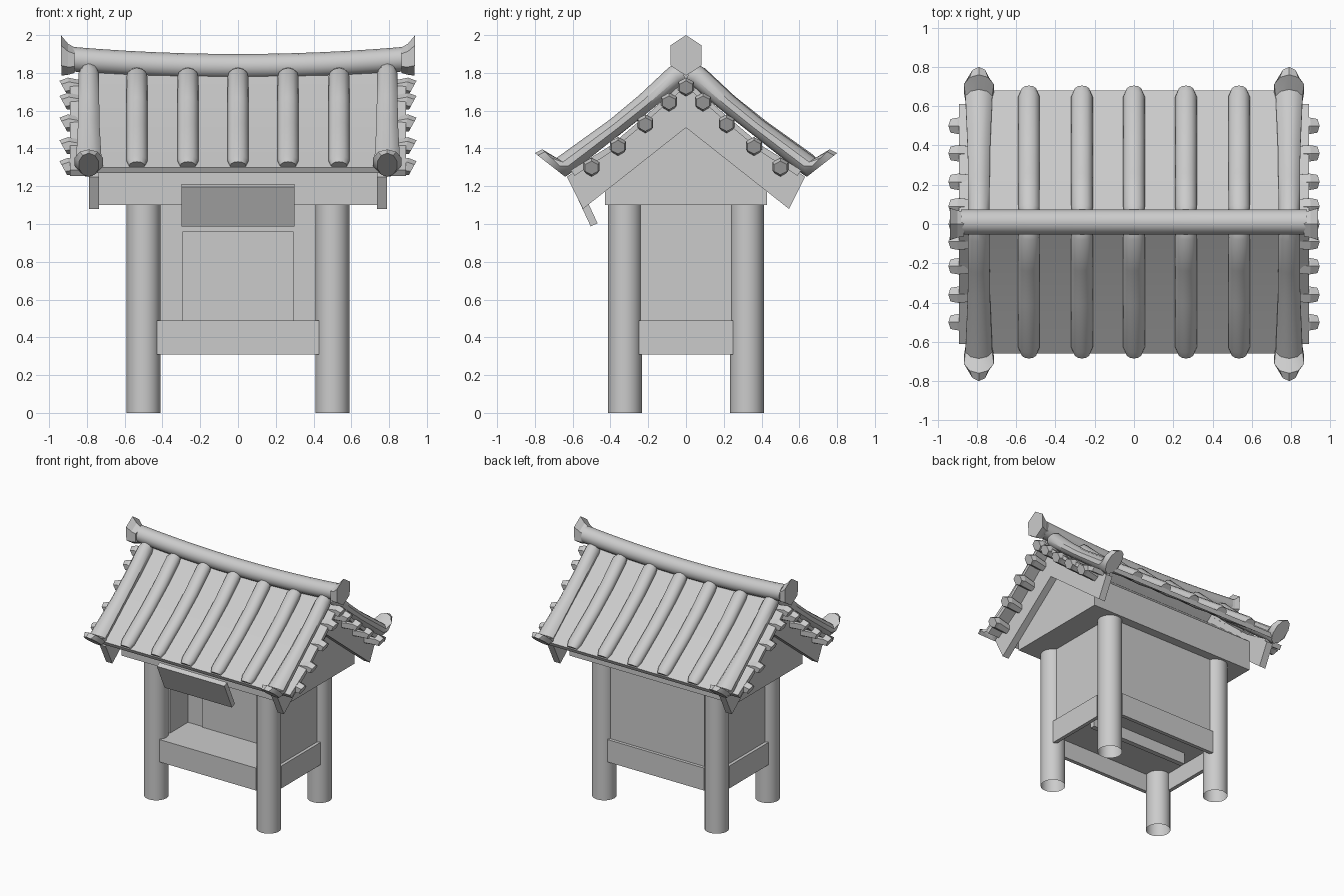
import bpy, bmesh, math
from mathutils import Vector

if "Cube" in bpy.data.objects:
    bpy.data.objects.remove(bpy.data.objects["Cube"])


def finish(name, bm, smooth=None):
    bmesh.ops.recalc_face_normals(bm, faces=bm.faces)
    mesh = bpy.data.meshes.new(name)
    bm.to_mesh(mesh)
    bm.free()
    ob = bpy.data.objects.new(name, mesh)
    bpy.context.collection.objects.link(ob)
    if smooth:
        bpy.ops.object.select_all(action='DESELECT')
        ob.select_set(True)
        bpy.context.view_layer.objects.active = ob
        bpy.ops.object.shade_smooth_by_angle(angle=math.radians(smooth))
    return ob


def box(name, x0, x1, y0, y1, z0, z1):
    bm = bmesh.new()
    bmesh.ops.create_cube(bm, size=1)
    for v in bm.verts:
        v.co = ((x0 + x1) / 2 + v.co.x * (x1 - x0), (y0 + y1) / 2 + v.co.y * (y1 - y0),
                (z0 + z1) / 2 + v.co.z * (z1 - z0))
    return finish(name, bm)


def prism(name, profile, x0, x1, dy=0.0, smooth=None):
    """Extrude a (y, z) outline along x."""
    bm = bmesh.new()
    f = bm.faces.new([bm.verts.new((x0, y + dy, z)) for y, z in profile])
    ext = bmesh.ops.extrude_face_region(bm, geom=[f])
    for v in ext['geom']:
        if isinstance(v, bmesh.types.BMVert):
            v.co.x = x1
    return finish(name, bm, smooth)


def loft(name, rings, n, along, side=0.0, sign=1, shift=0.0, dz=0.0, smooth=None):
    """Skin oval rings, each given as (bottom point, top point, half width)."""
    bm = bmesh.new()
    loops = []
    for lo, hi, w in rings:
        lo, hi = Vector(lo), Vector(hi)
        c, h = (lo + hi) / 2, (hi - lo) / 2
        loop = []
        for k in range(n):
            a = 2 * math.pi * k / n
            u, z = c + h * math.cos(a)
            s = side + w * math.sin(a)
            u = sign * u + shift
            loop.append(bm.verts.new((s, u, z + dz) if along == 'y' else (u, s, z + dz)))
        loops.append(loop)
    for a, b in zip(loops, loops[1:]):
        for k in range(n):
            bm.faces.new((a[k], a[(k + 1) % n], b[(k + 1) % n], b[k]))
    bm.faces.new(loops[0])
    bm.faces.new(loops[-1])
    return finish(name, bm, smooth)


def both_slopes(upper, lower):
    """Closed gable-shaped band from one half of its upper and lower lines."""
    top = [(-y, z) for y, z in reversed(upper)] + upper[1:]
    bot = [(-y, z) for y, z in reversed(lower)] + lower[1:]
    return top + bot[::-1]


# posts, open at the ends
for sx in (-1, 1):
    for sy in (-1, 1):
        bpy.ops.mesh.primitive_cylinder_add(vertices=20, radius=0.09, depth=1.12, end_fill_type='NOTHING',
                                            location=(sx * 0.5, sy * 0.323, 0.56))
        bpy.context.object.name = "post"
        bpy.ops.object.shade_smooth_by_angle(angle=math.radians(40))

# base boards, floor and floor joist
for s in (-1, 1):
    box("base_board_long", -0.43, 0.43, *sorted((s * 0.355, s * 0.385)), 0.31, 0.49)
    box("base_board_side", *sorted((s * 0.53, s * 0.56)), -0.25, 0.25, 0.31, 0.49)
box("floor", -0.53, 0.53, -0.36, 0.36, 0.45, 0.489)
box("floor_joist", -0.43, 0.43, 0.02, 0.06, 0.36, 0.46)

# walls, niche back and its panel
for s in (-1, 1):
    box("side_wall", *sorted((s * 0.43, s * 0.535)), -0.25, 0.25, 0.48, 1.12)
box("back_wall", -0.43, 0.43, 0.33, 0.36, 0.48, 1.12)
box("niche_back", -0.44, 0.44, -0.02, 0.01, 0.48, 1.12)
box("niche_panel", -0.295, 0.295, -0.03, -0.01, 0.48, 0.96)

# gable block above the walls
prism("gable_block", [(-0.43, 1.1), (0.43, 1.1), (0.43, 1.34), (0, 1.68), (-0.43, 1.34)], -0.735, 0.735)

# tilted board hanging under the front eave
board = box("hanging_board", -0.3, 0.3, -0.02, 0.02, -0.115, 0.115)
board.location = (0, -0.535, 1.1)
board.rotation_euler.x = math.radians(25)

# roof sheet
prism("roof_sheet", both_slopes([(0, 1.81), (0.2, 1.645), (0.4, 1.495), (0.55, 1.385), (0.67, 1.3)],
                                [(0, 1.77), (0.2, 1.607), (0.4, 1.46), (0.55, 1.35), (0.655, 1.27)]),
      -0.79, 0.79, 0.01, 30)

# barge boards and tilted side strips
for s in (-1, 1):
    prism("barge_board", both_slopes([(0, 1.74), (0.2, 1.57), (0.4, 1.41), (0.63, 1.25)],
                                     [(0, 1.51), (0.545, 1.08)]), s * 0.735, s * 0.79)
    prism("side_strip", both_slopes([(0, 1.765), (0.2, 1.585), (0.4, 1.415), (0.61, 1.285)],
                                    [(0, 1.73), (0.2, 1.55), (0.4, 1.38), (0.59, 1.255)]), s * 0.74, s * 0.89)

# tile ribs and the heavier end ribs with upturned tips
rib = [((0.01, 1.77), (0.04, 1.83), 0.04), ((0.05, 1.74), (0.09, 1.825), 0.055),
       ((0.2, 1.60), (0.25, 1.675), 0.055), ((0.37, 1.465), (0.42, 1.54), 0.055),
       ((0.61, 1.30), (0.665, 1.365), 0.055), ((0.64, 1.285), (0.695, 1.33), 0.042)]
end_rib = [((0.0, 1.75), (0.03, 1.86), 0.045), ((0.02, 1.74), (0.09, 1.83), 0.058),
           ((0.19, 1.60), (0.25, 1.68), 0.058), ((0.35, 1.475), (0.40, 1.555), 0.06),
           ((0.59, 1.285), (0.685, 1.35), 0.072), ((0.62, 1.262), (0.76, 1.395), 0.08),
           ((0.64, 1.25), (0.80, 1.375), 0.055)]
for s in (-1, 1):
    for x in (-0.535, -0.265, 0, 0.265, 0.535):
        loft("tile_rib", rib, 12, 'y', x, s, 0.01, smooth=38)
    for x in (-0.79, 0.79):
        loft("end_rib", end_rib, 10, 'y', x, s, smooth=38)

# short tiles along the gable edges
side_tile = [((0.78, -0.055), (0.78, 0.02), 0.036), ((0.885, -0.045), (0.90, 0.045), 0.048),
             ((0.905, -0.045), (0.945, 0.028), 0.04)]
for s in (-1, 1):
    loft("side_tile", side_tile, 6, 'x', 0, s, dz=1.73)
    for y, z in ((0.09, 1.65), (0.215, 1.535), (0.36, 1.415), (0.5, 1.305)):
        for sy in (-1, 1):
            loft("side_tile", side_tile, 6, 'x', y * sy, s, dz=z)

# sagging ridge and its flared caps
ridge = []
for i in range(13):
    x = -0.88 + 1.76 * i / 12
    lift = 0.037 * (x / 0.87) ** 2
    ridge.append(((x, 1.77 + lift), (x, 1.9 + lift), 0.065))
loft("ridge", ridge, 14, 'x', 0.01, smooth=40)
cap = [((0.865, 1.80), (0.865, 1.935), 0.072), ((0.90, 1.79), (0.90, 1.955), 0.08), ((0.935, 1.785), (0.938, 2.0), 0.094)]
for s in (-1, 1):
    loft("ridge_cap", cap, 6, 'x', 0, s)
